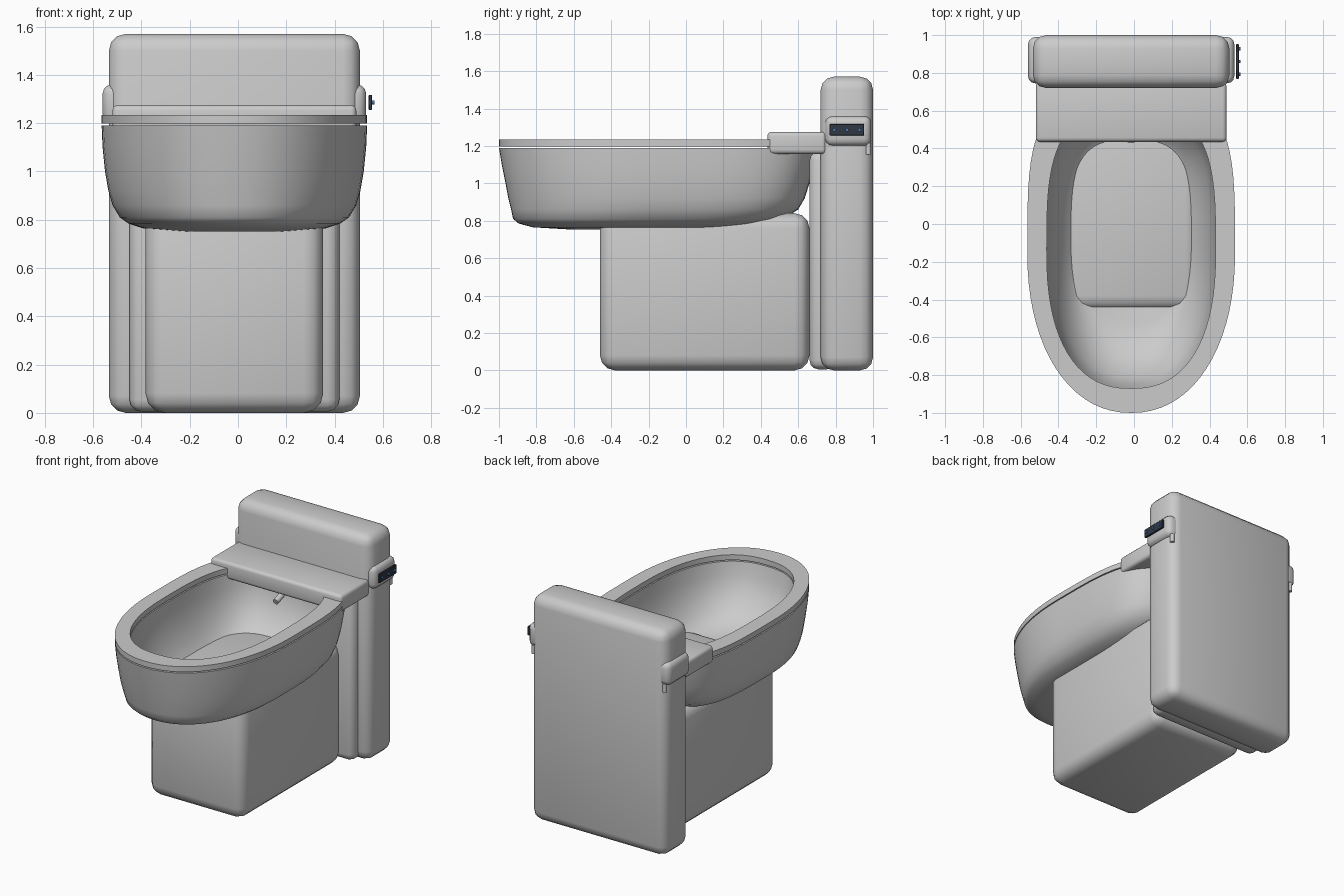
import bpy, bmesh, math
from mathutils import Vector

if "Cube" in bpy.data.objects:
    bpy.data.objects.remove(bpy.data.objects["Cube"])

CX = -0.015  # body centre line (control pad sticks out on the right)


def finish(bm, name, angle=35, colour=None):
    bmesh.ops.recalc_face_normals(bm, faces=bm.faces)
    me = bpy.data.meshes.new(name)
    bm.to_mesh(me)
    bm.free()
    ob = bpy.data.objects.new(name, me)
    bpy.context.collection.objects.link(ob)
    bpy.ops.object.select_all(action='DESELECT')
    ob.select_set(True)
    bpy.context.view_layer.objects.active = ob
    bpy.ops.object.shade_smooth_by_angle(angle=math.radians(angle))
    if colour:
        mat = bpy.data.materials.new(name + "_colour")
        mat.diffuse_color = colour
        mat.use_nodes = True
        mat.node_tree.nodes["Principled BSDF"].inputs["Base Color"].default_value = mat.diffuse_color
        me.materials.append(mat)
    return ob


def box(name, lo, hi, bevel=0.0, seg=3, colour=None):
    bm = bmesh.new()
    bmesh.ops.create_cube(bm, size=1)
    for v in bm.verts:
        v.co = Vector([(a + b) / 2 + c * (b - a) for a, b, c in zip(lo, hi, v.co)])
    if bevel:
        bmesh.ops.bevel(bm, geom=bm.edges[:], offset=bevel, segments=seg,
                        profile=0.5, affect='EDGES', clamp_overlap=True)
    return finish(bm, name, 40, colour)


def cylinder(name, loc, r, depth, axis, colour=None):
    bm = bmesh.new()
    bmesh.ops.create_cone(bm, cap_ends=True, segments=16, radius1=r, radius2=r, depth=depth)
    q = Vector((0, 0, 1)).rotation_difference(Vector(axis))
    for v in bm.verts:
        v.co = q @ v.co + Vector(loc)
    return finish(bm, name, 40, colour)


def oval(bm, z, half, front, back, nf, nb, count=72):
    """Egg-like ring: rounder at the front, squarer at the back."""
    cy, hy, ring = (front + back) / 2, (back - front) / 2, []
    for i in range(count):
        t = 2 * math.pi * i / count
        c, s = math.cos(t), math.sin(t)
        n = nb if s > 0 else nf
        x = math.copysign(abs(c) ** (2 / n), c) * half
        y = math.copysign(abs(s) ** (2 / n), s) * hy
        ring.append(bm.verts.new((CX + x, cy + y, z)))
    return ring


def bridge(bm, rings, closed=False):
    pairs = list(zip(rings, rings[1:]))
    if closed:
        pairs.append((rings[-1], rings[0]))
    for a, b in pairs:
        for i in range(len(a)):
            j = (i + 1) % len(a)
            bm.faces.new((a[i], a[j], b[j], b[i]))


OUT, INN = (2.15, 3.7), (2.4, 3.2)

# Bowl: outer wall up to the rim, then down the inner wall to the floor
outer = [(0.752, 0.25, -0.60, 0.20), (0.765, 0.38, -0.82, 0.35),
         (0.785, 0.44, -0.895, 0.44), (0.81, 0.475, -0.925, 0.52),
         (0.86, 0.505, -0.935, 0.60), (0.92, 0.522, -0.95, 0.635),
         (1.0, 0.536, -0.965, 0.66), (1.1, 0.546, -0.985, 0.685),
         (1.19, 0.55, -1.0, 0.70)]
inner = [(1.19, 0.447, -0.87, 0.60), (1.1, 0.437, -0.85, 0.59),
         (1.0, 0.415, -0.81, 0.57), (0.9, 0.37, -0.72, 0.51),
         (0.85, 0.335, -0.64, 0.46), (0.81, 0.30, -0.53, 0.40)]
bm = bmesh.new()
rings = [oval(bm, *p, *OUT) for p in outer] + [oval(bm, *p, *INN) for p in inner]
bridge(bm, rings)
bm.faces.new(rings[0])
bm.faces.new(rings[-1])
finish(bm, "bowl", 40)

# Seat: flat ring cut off where it meets the hinge cover
bm = bmesh.new()
bridge(bm, [oval(bm, 1.198, 0.55, -1.0, 0.70, *OUT), oval(bm, 1.235, 0.55, -1.0, 0.70, *OUT),
            oval(bm, 1.235, 0.447, -0.87, 0.60, *INN), oval(bm, 1.198, 0.447, -0.87, 0.60, *INN)],
       closed=True)
bmesh.ops.bisect_plane(bm, geom=bm.verts[:] + bm.edges[:] + bm.faces[:], dist=1e-5,
                       plane_co=(0, 0.45, 0), plane_no=(0, 1, 0), clear_outer=True)
bmesh.ops.holes_fill(bm, edges=[e for e in bm.edges if e.is_boundary], sides=0)
finish(bm, "seat", 35)

# Pedestal, back panel, tank and hinge cover
box("pedestal", (CX - 0.368, -0.46, 0), (CX + 0.368, 0.66, 0.84), 0.08)
box("back_panel", (CX - 0.435, 0.66, 0.005), (CX + 0.435, 0.80, 1.17), 0.05)
box("tank", (CX - 0.52, 0.72, 0), (CX + 0.52, 1.0, 1.57), 0.07)
box("hinge_cover", (CX - 0.505, 0.435, 1.157), (CX + 0.505, 0.75, 1.275), 0.022)

# Side caps on the tank with the small hose stubs under them
for side, tag in ((-1, "left"), (1, "right")):
    x0, x1 = sorted((CX + side * 0.40, CX + side * 0.546))
    box(tag + "_side_cap", (x0, 0.745, 1.20), (x1, 0.99, 1.36), 0.038)
    cylinder(tag + "_hose_stub", (CX + side * 0.505, 0.975, 1.185), 0.014, 0.06, (0, 0, 1))

# Spray nozzle below the hinge cover
cylinder("spray_nozzle", (CX, 0.52, 1.13), 0.02, 0.18, (0, -1, -0.35))

# Control pad with three buttons
box("control_pad", (0.541, 0.768, 1.255), (0.556, 0.953, 1.317), 0.003, 1, (0.03, 0.04, 0.06, 1))
for i in range(3):
    cylinder("button_%d" % (i + 1), (0.559, 0.793 + 0.0675 * i, 1.286), 0.009, 0.012,
             (1, 0, 0), (0.08, 0.2, 0.45, 1))
